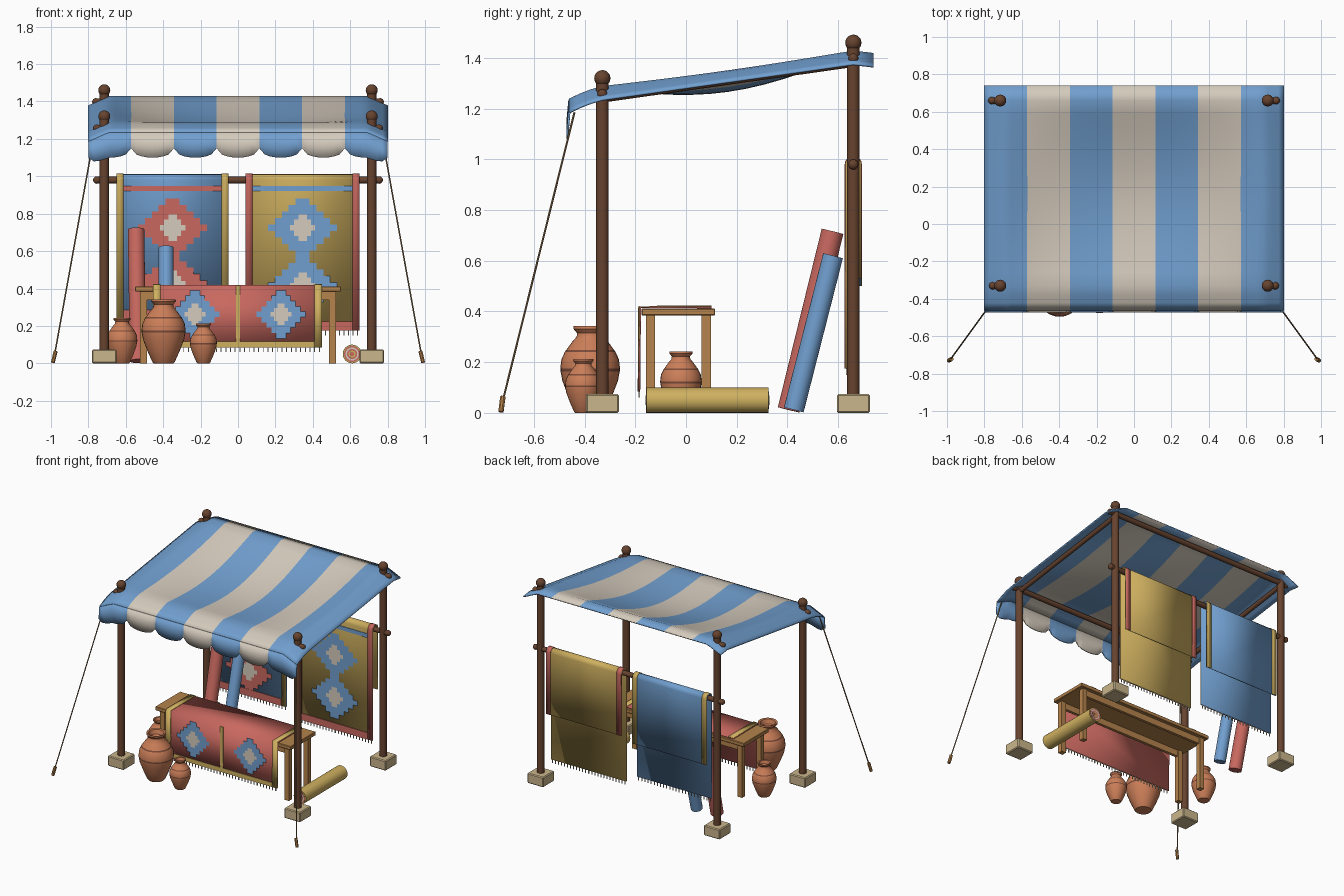
import bpy, bmesh, math
from mathutils import Vector

cube = bpy.data.objects.get("Cube")
if cube:
    bpy.data.objects.remove(cube, do_unlink=True)


def material(name, code):
    def lin(c):
        return c / 12.92 if c < 0.04 else ((c + 0.055) / 1.055) ** 2.4
    col = [lin(int(code[i:i + 2], 16) / 255) for i in (0, 2, 4)] + [1]
    m = bpy.data.materials.new(name)
    m.use_nodes = True
    m.diffuse_color = col
    m.node_tree.nodes["Principled BSDF"].inputs["Base Color"].default_value = col
    return m


DARK = material("dark wood", "67432F")
BLUE = material("blue cloth", "719FCF")
CREAM = material("cream cloth", "D5CBBD")
RED = material("red cloth", "C8685F")
YELLOW = material("yellow cloth", "CFB060")
WOOD = material("light wood", "B5834C")
CLAY = material("terracotta", "CB7E58")
BAND = material("dark clay", "794A38")
STONE = material("stone", "CBB68C")
ROPE = material("rope", "8A704E")


def finish(name, bm, mats, smooth=True):
    mesh = bpy.data.meshes.new(name)
    bm.to_mesh(mesh)
    bm.free()
    ob = bpy.data.objects.new(name, mesh)
    bpy.context.collection.objects.link(ob)
    for m in mats if isinstance(mats, list) else [mats]:
        mesh.materials.append(m)
    if smooth:
        bpy.ops.object.select_all(action="DESELECT")
        ob.select_set(True)
        bpy.context.view_layer.objects.active = ob
        bpy.ops.object.shade_smooth_by_angle(angle=math.radians(40))
    return ob


def box(name, centre, size, mat, bevel=0.0):
    bm = bmesh.new()
    bmesh.ops.create_cube(bm, size=1)
    for v in bm.verts:
        v.co = Vector(centre) + v.co * Vector(size)
    if bevel:
        bmesh.ops.bevel(bm, geom=bm.edges[:], offset=bevel, segments=1, affect="EDGES")
    return finish(name, bm, mat, False)


def rod(name, a, b, r, mat, sides=16):
    a, b = Vector(a), Vector(b)
    bm = bmesh.new()
    bmesh.ops.create_cone(bm, cap_ends=True, segments=sides, radius1=r, radius2=r, depth=(b - a).length)
    bm.transform((b - a).to_track_quat("Z", "Y").to_matrix().to_4x4())
    bmesh.ops.translate(bm, verts=bm.verts, vec=(a + b) / 2)
    return finish(name, bm, mat)


def ball(name, centre, r, mat):
    bm = bmesh.new()
    bmesh.ops.create_uvsphere(bm, u_segments=16, v_segments=10, radius=r)
    bmesh.ops.translate(bm, verts=bm.verts, vec=centre)
    return finish(name, bm, mat)


def thicken(ob, amount):
    mod = ob.modifiers.new("thickness", "SOLIDIFY")
    mod.thickness, mod.offset = amount, 0


def ribbon(name, path, x0, x1, mat, thick):
    """Cloth strip: a (y, z) path swept across x."""
    bm = bmesh.new()
    rows = [[bm.verts.new((x, y, z)) for x in (x0, x1)] for y, z in path]
    for p, q in zip(rows, rows[1:]):
        bm.faces.new((p[0], p[1], q[1], q[0]))
    thicken(finish(name, bm, mat), thick)


def medallion(name, cx, cz, hw, hh, y, mat, n):
    """Stepped diamond made of stacked flat rows facing the front."""
    bm = bmesh.new()
    h = hh / (2 * n + 1)
    for i in range(-n, n + 1):
        w, z = hw * (n + 1 - abs(i)) / (n + 1), cz + 2 * h * i
        bm.faces.new([bm.verts.new((cx + sx * w, y, z + sz * h))
                      for sx, sz in ((-1, -1), (1, -1), (1, 1), (-1, 1))])
    finish(name, bm, mat, False)


def fringe(name, x0, x1, y, z):
    bm = bmesh.new()
    count = round((x1 - x0) / 0.025)
    for i in range(count + 1):
        x = x0 + (x1 - x0) * i / count
        g = bmesh.ops.create_cube(bm, size=1)["verts"]
        for v in g:
            v.co = Vector((x, y, z - 0.012)) + v.co * Vector((0.005, 0.005, 0.026))
    finish(name, bm, CREAM, False)


# Posts, stone feet, finials
PX, FRONT, BACK = 0.715, -0.33, 0.66
for side, sx in (("left", 1), ("right", -1)):
    for end, y, top in (("front", FRONT, 1.32), ("back", BACK, 1.46)):
        tag = f"{end}_{side}_"
        box(tag + "foot", (sx * PX, y, 0.037), (0.13, 0.13, 0.074), STONE, 0.006)
        rod(tag + "post", (sx * PX, y, 0.05), (sx * PX, y, top - 0.02), 0.025, DARK)
        ball(tag + "finial", (sx * PX, y, top), 0.032, DARK)
    rod(side + "_roof_rail", (sx * PX, FRONT, 1.24), (sx * PX, BACK, 1.38), 0.016, DARK)

# Cross rails with rounded ends
for name, y, z, half in (("front_roof_rail", FRONT, 1.257, 0.755),
                         ("back_roof_rail", BACK, 1.398, 0.76), ("rug_rail", BACK, 0.98, 0.755)):
    rod(name, (-half, y, z), (half, y, z), 0.018, DARK)
    for s in (-1, 1):
        ball(name + "_end", (s * half, y, z), 0.02, DARK)


# Striped sagging canopy with scalloped valance
def drop(x):
    return 0.05 * max(0, abs(x) - 0.69) / 0.11


def roof(x, y):
    if y < FRONT:
        t = (FRONT - y) / 0.13
        z = 1.285 - 0.03 * t - 0.02 * t * t
    elif y < BACK:
        t = (y - FRONT) / (BACK - FRONT)
        z = 1.285 + 0.14 * t
        z -= 0.085 * math.sin(math.pi * t) * max(0, 1 - (x / 0.72) ** 2)
    else:
        z = 1.425 - 0.12 * (y - BACK)
    return z - drop(x)


def striped_sheet(name, rows, point, per):
    bm = bmesh.new()
    cols = 7 * per
    grid = [[bm.verts.new(point(-0.8 + 1.6 * i / cols, r, i)) for i in range(cols + 1)] for r in rows]
    for a, b in zip(grid, grid[1:]):
        for i in range(cols):
            f = bm.faces.new((a[i], a[i + 1], b[i + 1], b[i]))
            f.material_index = (i // per) % 2
    thicken(finish(name, bm, [BLUE, CREAM]), 0.008)


depths = [-0.46, -0.42, -0.375] + [FRONT + 0.99 * j / 14 for j in range(15)] + [0.74]
striped_sheet("canopy", depths, lambda x, y, i: (x, y, roof(x, y)), 8)


def valance_point(x, t, i):
    u = (i % 8) / 4 - 1
    length = 0.085 + 0.05 * math.sqrt(max(0, 1 - u * u))
    return (x, -0.46 - 0.008 * t, roof(x, -0.46) - t * length)


striped_sheet("valance", [0, 0.5, 1], valance_point, 8)

# Guy ropes and stakes
for side, s in (("left", 1), ("right", -1)):
    rod(side + "_guy_rope", (s * 0.775, -0.44, 1.185), (s * 0.98, -0.722, 0.05), 0.004, ROPE, 8)
    rod(side + "_stake", (s * 0.975, -0.722, 0.065), (s * 0.99, -0.73, 0.004), 0.011, WOOD, 8)


# Rugs folded over the back rail
def drape(r, front, back):
    arc = [(BACK - r * math.cos(a), 0.98 + r * math.sin(a)) for a in
           (math.pi * k / 8 for k in range(9))]
    return [(BACK - r, front)] + arc + [(BACK + r, back)]


for name, x0, x1, low, flap, field, trim, stripe, motif, second in (
        ("blue_rug", -0.65, -0.05, 0.235, 0.5, BLUE, YELLOW, RED, RED, 0.425),
        ("yellow_rug", 0.04, 0.65, 0.175, 0.53, YELLOW, RED, BLUE, BLUE, 0.415)):
    cx = (x0 + x1) / 2
    ribbon(name, drape(0.027, low, flap), x0, x1, field, 0.008)
    for a, b in ((x0, x0 + 0.037), (x1 - 0.037, x1)):
        ribbon(name + "_border", drape(0.032, low, flap), a, b, trim, 0.004)
    y = BACK - 0.033
    for z, h in ((0.935, 0.028), (low + 0.025, 0.05)):
        box(name + "_band", (cx, y, z), (x1 - x0 - 0.074, 0.005, h), stripe if z > 0.5 else RED)
    for z in (0.725, second):
        medallion(name + "_medallion", cx, z, 0.185, 0.155, y - 0.001, motif, 4)
        medallion(name + "_medallion_centre", cx, z, 0.068, 0.072, y - 0.004, CREAM, 2)
    fringe(name + "_fringe", x0 + 0.01, x1 - 0.01, BACK - 0.027, low)

# Table
box("table_top", (0, -0.03, 0.398), (1.1, 0.29, 0.027), WOOD, 0.003)
for x in (-0.505, 0.505):
    for y in (-0.14, 0.08):
        box("table_leg", (x, y, 0.195), (0.036, 0.036, 0.39), WOOD)
for y in (-0.14, 0.08):
    box("table_apron", (0, y, 0.362), (0.98, 0.02, 0.045), WOOD)

# Runner hanging over the table front
ribbon("table_rug", [(-0.184, 0.085), (-0.18, 0.416), (0.1, 0.416)], -0.455, 0.45, RED, 0.007)
for a, b in ((-0.455, -0.415), (0.41, 0.45)):
    ribbon("table_rug_border", [(-0.189, 0.085), (-0.185, 0.421), (0.1, 0.421)], a, b, YELLOW, 0.004)
box("table_rug_divider", (0, -0.187, 0.25), (0.022, 0.006, 0.33), YELLOW)
box("table_rug_hem", (0, -0.188, 0.1), (0.83, 0.005, 0.032), YELLOW)
for x in (-0.23, 0.23):
    medallion("table_rug_medallion", x, 0.262, 0.13, 0.128, -0.19, BLUE, 4)
    medallion("table_rug_medallion_centre", x, 0.262, 0.055, 0.058, -0.193, CREAM, 2)
fringe("table_rug_fringe", -0.44, 0.435, -0.184, 0.085)

# Rolled rugs
rod("red_roll", (-0.535, 0.405, 0.012), (-0.545, 0.578, 0.716), 0.044, RED, 24)
rod("blue_roll", (-0.385, 0.425, 0.012), (-0.385, 0.58, 0.62), 0.04, BLUE, 24)
rod("yellow_roll", (0.61, -0.155, 0.05), (0.61, 0.325, 0.05), 0.05, YELLOW, 24)
for k, mat in enumerate((RED, CREAM, RED, YELLOW, RED)):
    e = 0.001 * (k + 1)
    rod("yellow_roll_spiral", (0.61, -0.155 - e, 0.05), (0.61, 0.325 + e, 0.05), 0.043 - 0.008 * k, mat, 24)

# Clay jars: (radius, height) profile with painted bands
PROFILE = [(0, 0), (0.45, 0), (0.52, 0.03), (0.74, 0.2), (0.93, 0.37), (0.99, 0.48), (1, 0.51),
           (0.96, 0.62), (0.85, 0.7), (0.8, 0.725), (0.6, 0.82), (0.45, 0.88), (0.44, 0.92),
           (0.56, 0.97), (0.55, 1), (0.44, 0.99), (0.36, 0.9), (0, 0.86)]
for name, x, y, r, h in (("large_jar", -0.398, -0.378, 0.118, 0.342),
                         ("medium_jar", -0.62, -0.02, 0.082, 0.242),
                         ("small_jar", -0.185, -0.405, 0.072, 0.212)):
    bm = bmesh.new()
    vs = [bm.verts.new((p * r, 0, q * h)) for p, q in PROFILE]
    es = [bm.edges.new(pair) for pair in zip(vs, vs[1:])]
    bmesh.ops.spin(bm, geom=vs + es, cent=(0, 0, 0), axis=(0, 0, 1), angle=math.tau, steps=28)
    bmesh.ops.remove_doubles(bm, verts=bm.verts, dist=0.0001)
    bmesh.ops.recalc_face_normals(bm, faces=bm.faces)
    for f in bm.faces:
        q = f.calc_center_median().z / h
        f.material_index = int(0.48 < q < 0.51 or 0.7 < q < 0.725)
    bmesh.ops.translate(bm, verts=bm.verts, vec=(x, y, 0))
    finish(name, bm, [CLAY, BAND])
